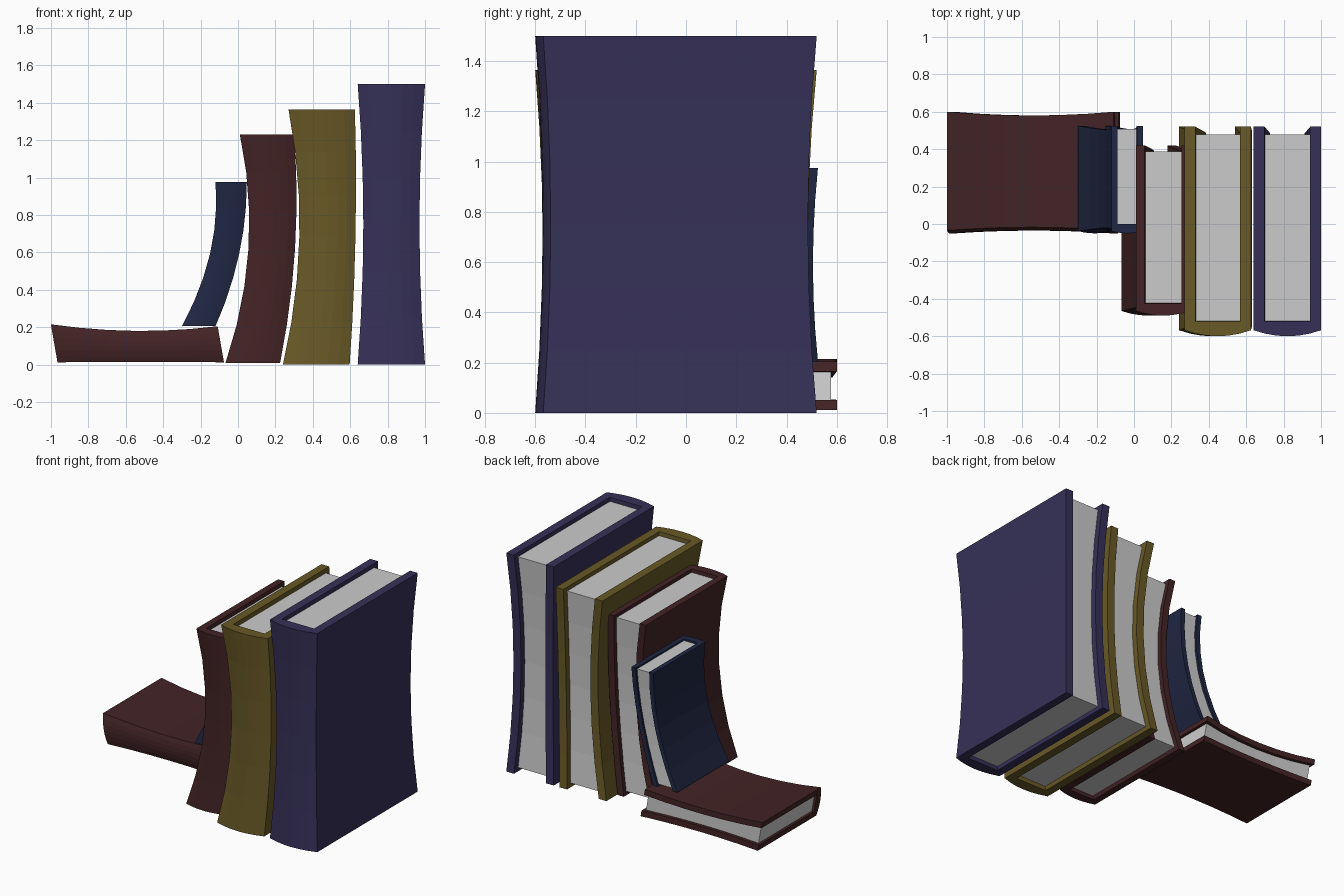
import bpy, bmesh

if "Cube" in bpy.data.objects:
    bpy.data.objects.remove(bpy.data.objects["Cube"])

SEG = 6  # rings along the length of each book


def quad(a, m, b, t):
    """Smooth curve through start, middle and end values."""
    return a * 2*(t - .5)*(t - 1) + m * 4*t*(1 - t) + b * 2*t*(t - .5)


def loft(name, section, place, cut, color=None):
    """Skin a cross-section along the book; place maps (t, section) to points."""
    bm = bmesh.new()
    rings = []
    for i in range(SEG + 1):
        t = cut + (1 - 2*cut) * i / SEG
        rings.append([bm.verts.new(p) for p in place(t, section(t))])
    n = len(rings[0])
    for a, b in zip(rings, rings[1:]):
        for k in range(n):
            j = (k + 1) % n
            bm.faces.new((a[k], a[j], b[j], b[k]))
    bm.faces.new(rings[0][::-1])
    bm.faces.new(rings[-1])
    bmesh.ops.recalc_face_normals(bm, faces=bm.faces)
    me = bpy.data.meshes.new(name)
    bm.to_mesh(me)
    bm.free()
    ob = bpy.data.objects.new(name, me)
    bpy.context.collection.objects.link(ob)
    if color:
        mat = bpy.data.materials.new(name)
        mat.diffuse_color = (*color, 1)
        mat.use_nodes = True
        mat.node_tree.nodes["Principled BSDF"].inputs["Base Color"].default_value = mat.diffuse_color
        me.materials.append(mat)


def book(name, color, low, high, y0, y1, thick, spine, bulge, pinch, recess, cut, place):
    """low/high: start, middle, end of the two cover faces; y0 spine, y1 fore edge."""
    def dims(t):
        p = pinch * 4*t*(1 - t)
        return quad(*low, t), quad(*high, t), y0 + p*.85, y1 - p

    def cover(t):
        a, b, s, f = dims(t)
        arc = [(a + (b - a)*k/6, s + bulge*(k/3 - 1)**2) for k in range(7)]
        i = s + spine
        return [(a, f), *arc, (b, f), (b - thick, f), (b - thick, i),
                (a + thick, i), (a + thick, f)]

    def pages(t):
        a, b, s, f = dims(t)
        a, b, i, f = a + thick - .002, b - thick + .002, s + spine - .002, f - recess
        return [(a, f), (a, i), (b, i), (b, f)]

    loft(name + "_cover", cover, place, 0, color)
    loft(name + "_pages", pages, place, cut)


def upright(z0, z1):
    return lambda t, pts: [(x, y, z0 + (z1 - z0)*t) for x, y in pts]


def lying(t, pts):
    # length runs along x, thickness along z, ends slightly slanted
    return [(-.965 + .89*t - .175*(z - .012), y, z) for z, y in pts]


# standing books, tallest first
book("tall_book", (.037, .03, .097), (.64, .67, .64), (1, .97, 1),
     -.6, .52, .058, .08, .032, .035, .04, .018, upright(0, 1.5))
book("olive_book", (.14, .10, .02), (.24, .328, .27), (.597, .628, .625),
     -.6, .52, .058, .08, .032, .035, .04, .02, upright(0, 1.365))
book("red_book", (.056, .017, .019), (-.067, .056, .01), (.225, .305, .30),
     -.49, .42, .047, .065, .025, .03, .03, .02, upright(.008, 1.23))

# small leaning book
book("small_book", (.014, .02, .056), (-.30, -.15, -.12), (-.12, .006, .047),
     -.05, .525, .032, .05, .012, .02, .015, .015, upright(.205, .975))

# book lying flat
book("flat_book", (.056, .017, .019), (.012, .014, .012), (.215, .18, .205),
     -.052, .6, .04, .05, .018, .02, .022, .02, lying)
